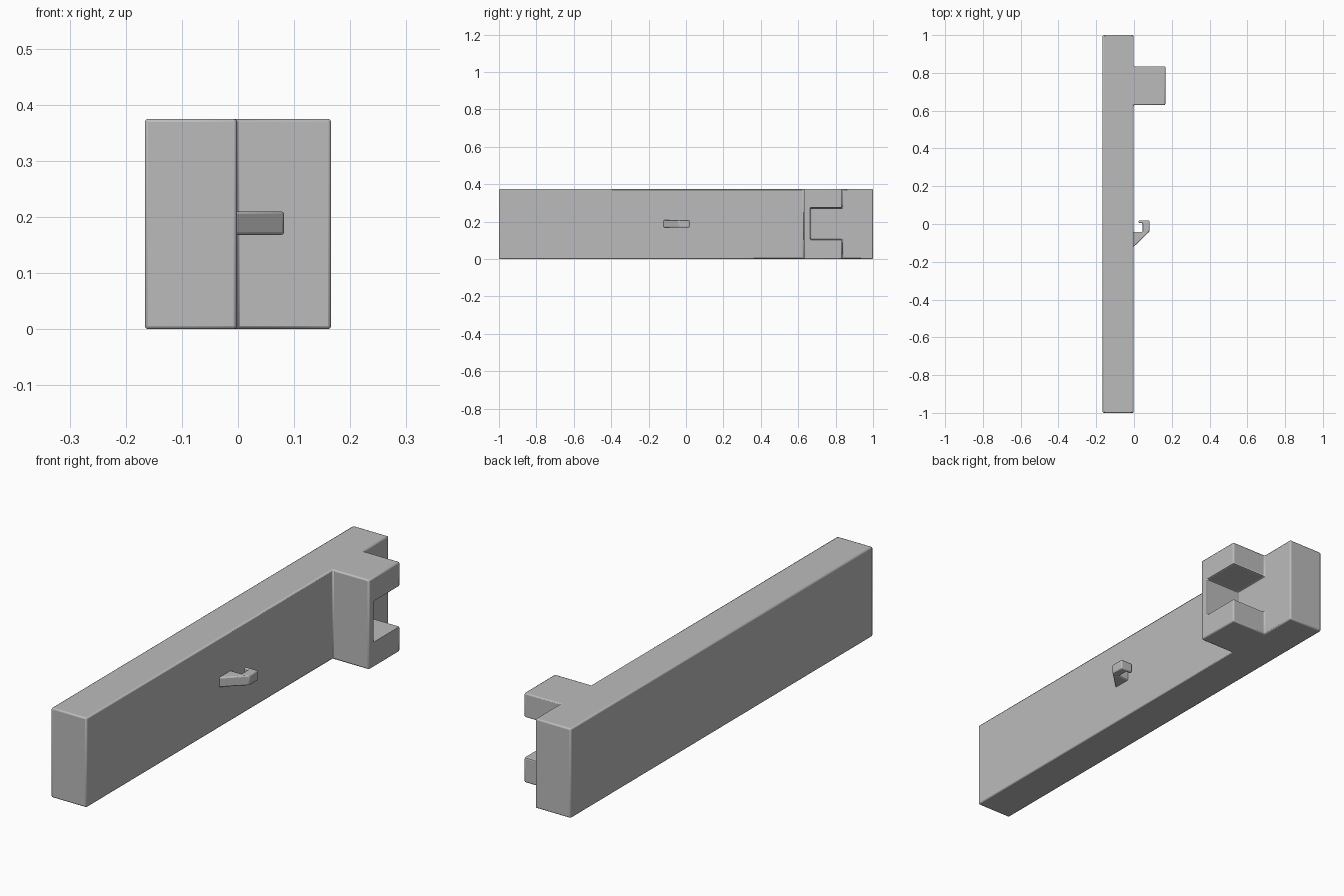
import bpy, bmesh

if "Cube" in bpy.data.objects:
    bpy.data.objects.remove(bpy.data.objects["Cube"], do_unlink=True)

GREY = (0.5, 0.5, 0.5, 1)
mat = bpy.data.materials.new("plain grey")
mat.use_nodes = True
mat.diffuse_color = GREY
mat.node_tree.nodes["Principled BSDF"].inputs["Base Color"].default_value = GREY


def prism(name, outline, z0, z1):
    """Extrude a plan outline upwards from z0 to z1."""
    bm = bmesh.new()
    face = bm.faces.new([bm.verts.new((x, y, z0)) for x, y in outline])
    top = bmesh.ops.extrude_face_region(bm, geom=[face])["geom"]
    verts = [v for v in top if isinstance(v, bmesh.types.BMVert)]
    bmesh.ops.translate(bm, vec=(0, 0, z1 - z0), verts=verts)
    bmesh.ops.recalc_face_normals(bm, faces=bm.faces)
    mesh = bpy.data.meshes.new(name)
    bm.to_mesh(mesh)
    bm.free()
    mesh.materials.append(mat)
    obj = bpy.data.objects.new(name, mesh)
    bpy.context.collection.objects.link(obj)
    return obj


def soften(obj, width):
    mod = obj.modifiers.new("rounded edges", "BEVEL")
    mod.width = width
    mod.segments = 2
    mod.limit_method = "ANGLE"
    bpy.ops.object.select_all(action="DESELECT")
    obj.select_set(True)
    bpy.context.view_layer.objects.active = obj
    bpy.ops.object.shade_smooth_by_angle(angle=0.6)


# Long beam with the side block in one piece
SIDE, FACE = 0.166, -0.002
beam = prism("beam_with_block", [
    (-SIDE, -1), (FACE, -1), (FACE, 0.63), (SIDE, 0.63),
    (SIDE, 0.835), (FACE, 0.835), (FACE, 1), (-SIDE, 1)], 0, 0.375)

# Slot through the block, open to the back
cutter = prism("slot_cutter", [
    (FACE, 0.665), (0.3, 0.665), (0.3, 0.9), (FACE, 0.9)], 0.105, 0.273)
cutter.hide_render = True
cutter.hide_viewport = True
cut = beam.modifiers.new("slot", "BOOLEAN")
cut.operation = "DIFFERENCE"
cut.solver = "EXACT"
cut.object = cutter
soften(beam, 0.006)

# Small hook on the beam's side, its lip turned towards the beam
hook = prism("hook", [
    (-0.02, -0.138), (0.082, -0.04), (0.082, 0.018), (0.024, 0.018),
    (0.024, 0.005), (0.046, 0.005), (0.046, -0.042), (-0.02, -0.042)],
    0.168, 0.21)
soften(hook, 0.005)
